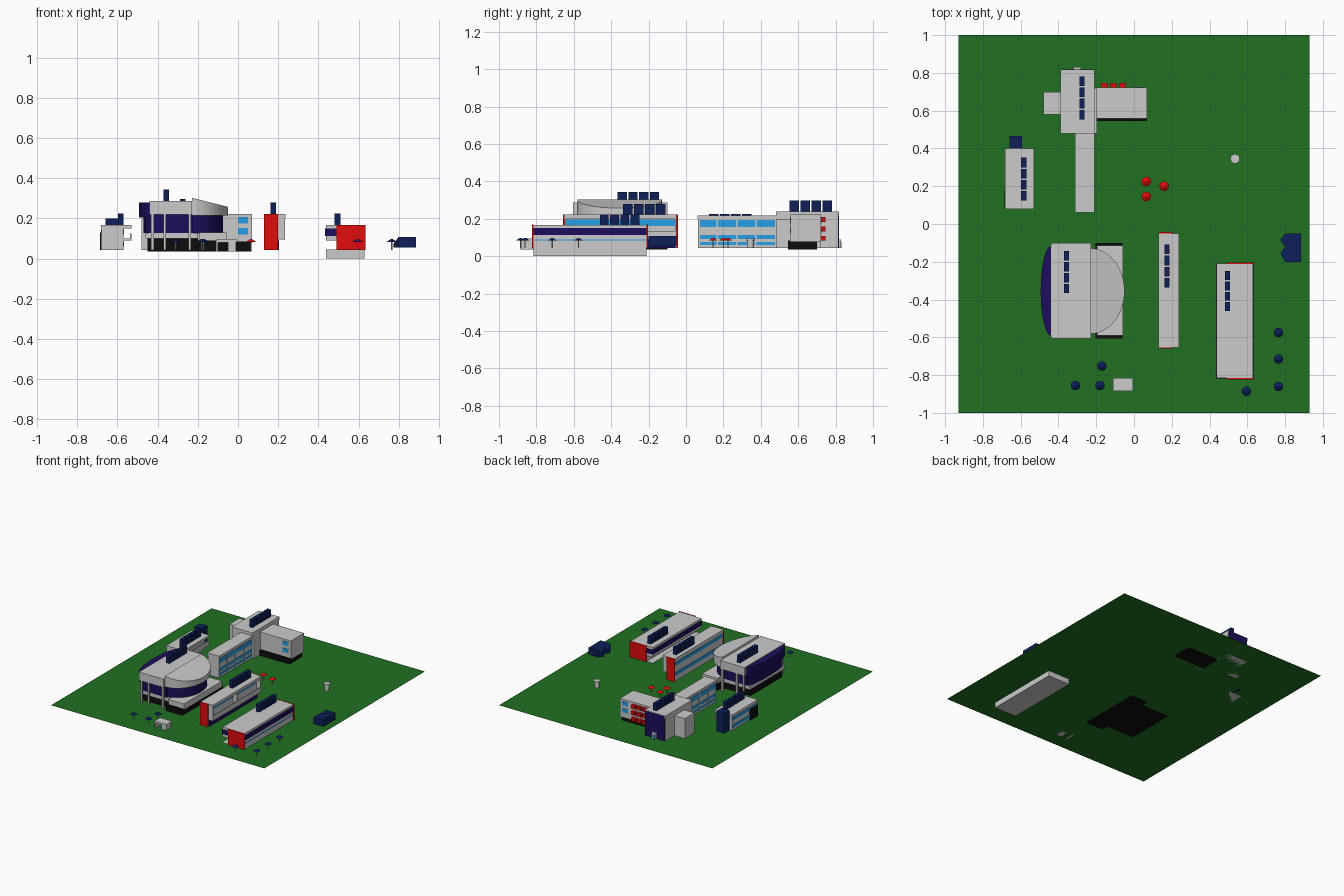
import bpy, bmesh, math

COL = {
    "green": (0.015, 0.16, 0.015), "red": (0.75, 0.004, 0.004),
    "navy": (0.004, 0.014, 0.1), "violet": (0.012, 0.004, 0.11),
    "sky": (0.02, 0.35, 0.8), "black": (0.004, 0.004, 0.004),
}
MATS = {}
for key, c in COL.items():
    MATS[key] = bpy.data.materials.new(key)
    MATS[key].diffuse_color = (*c, 1)

G = 0.043  # ground level


def finish(name, bm, col):
    bmesh.ops.recalc_face_normals(bm, faces=bm.faces)
    me = bpy.data.meshes.new(name)
    bm.to_mesh(me)
    bm.free()
    if col:
        me.materials.append(MATS[col])
    ob = bpy.data.objects.new(name, me)
    bpy.context.collection.objects.link(ob)
    return ob


def prism(name, pts, z0, z1, col=None):
    """Extruded outline; z1 may be a function of x for a sloping top."""
    top = z1 if callable(z1) else (lambda x: z1)
    bm = bmesh.new()
    lo = [bm.verts.new((x, y, z0)) for x, y in pts]
    hi = [bm.verts.new((x, y, top(x))) for x, y in pts]
    bm.faces.new(lo)
    bm.faces.new(hi)
    n = len(pts)
    for i in range(n):
        j = (i + 1) % n
        bm.faces.new((lo[i], lo[j], hi[j], hi[i]))
    return finish(name, bm, col)


def box(name, x0, x1, y0, y1, z0, z1, col=None):
    return prism(name, [(x0, y0), (x1, y0), (x1, y1), (x0, y1)], z0, z1, col)


def half_ellipse(cx, cy, rx, ry, n=24):
    """Half ellipse outline; the sign of rx picks the side."""
    a = [math.pi * (i / n - 0.5) for i in range(n + 1)]
    return [(cx + rx * math.cos(t), cy + ry * math.sin(t)) for t in a]


def cone(name, x, y, z0, z1, r0, r1, col=None, n=24):
    bm = bmesh.new()
    bmesh.ops.create_cone(bm, cap_ends=True, segments=n, radius1=r0, radius2=r1, depth=z1 - z0)
    bmesh.ops.translate(bm, verts=bm.verts, vec=(x, y, (z0 + z1) / 2))
    return finish(name, bm, col)


def roof_blocks(x, y0, y1, z):
    """Four plain blocks in a row on a roof."""
    step = (y1 - y0) / 4
    for i in range(4):
        box("roof_block", x - 0.014, x + 0.014, y0 + i * step + 0.004,
            y0 + (i + 1) * step - 0.004, z, z + 0.057, "navy")


# Ground
bm = bmesh.new()
bm.faces.new([bm.verts.new((x, y, G)) for x, y in ((-.93, -1), (.93, -1), (.93, 1), (-.93, 1))])
finish("ground", bm, "green")

# East long hall, with its foundation reaching below the ground
box("hall_foundation", 0.437, 0.63, -0.815, -0.21, 0, 0.045)
box("hall_ground_floor", 0.49, 0.63, -0.815, -0.21, 0.045, 0.095)
box("hall_upper_floor", 0.437, 0.63, -0.815, -0.21, 0.09, 0.167)
box("hall_window_band", 0.434, 0.633, -0.817, -0.208, 0.112, 0.15, "violet")
box("hall_low_window", 0.628, 0.632, -0.81, -0.215, 0.083, 0.09, "sky")
for y in (-0.82, -0.208):
    box("hall_red_end", 0.49, 0.634, y - 0.004, y + 0.004, G, 0.168, "red")
roof_blocks(0.495, -0.465, -0.245, 0.167)

# Gallery building with open balconies to the east
box("gallery_core", 0.133, 0.2, -0.65, -0.05, G, 0.215)
box("gallery_roof", 0.13, 0.237, -0.653, -0.05, 0.2, 0.222)
box("gallery_balcony_floor", 0.2, 0.235, -0.65, -0.05, 0.095, 0.105)
box("gallery_parapet", 0.228, 0.235, -0.65, -0.05, 0.095, 0.135)
for y in (-0.65, -0.35, -0.058):
    box("gallery_divider", 0.2, 0.235, y, y + 0.008, 0.095, 0.205)
box("gallery_ground_glass", 0.198, 0.203, -0.645, -0.055, G, 0.09, "violet")
box("gallery_upper_glass", 0.198, 0.203, -0.645, -0.055, 0.16, 0.195, "sky")
for z in (0.085, 0.165):
    box("gallery_west_window", 0.13, 0.135, -0.64, -0.06, z, z + 0.025, "sky")
for y in (-0.654, -0.046):
    box("gallery_red_end", 0.13, 0.2, y - 0.004, y + 0.004, G, 0.222, "red")
roof_blocks(0.175, -0.34, -0.105, 0.222)

# Auditorium: slab roof, sloping half round roof, violet curved walls
CY = -0.355
box("auditorium_base", -0.45, -0.2, -0.55, -0.16, 0.036, 0.1, "black")
box("auditorium_floor", -0.46, -0.2, -0.57, -0.14, 0.1, 0.128)
box("auditorium_body", -0.44, -0.225, -0.57, -0.14, 0.128, 0.222, "violet")
box("auditorium_roof", -0.44, -0.228, -0.605, -0.1, 0.22, 0.286)
prism("round_roof", half_ellipse(-0.23, CY, 0.18, 0.226), 0.215,
      lambda x: 0.302 - (x + 0.23) * 0.25)
prism("round_wall", half_ellipse(-0.23, CY, 0.155, 0.2), 0.125, 0.216, "violet")
prism("west_curved_wall", half_ellipse(-0.44, CY, -0.054, 0.235), 0.205, 0.28, "violet")
prism("west_curved_wall_lower", half_ellipse(-0.44, CY, -0.03, 0.21), 0.128, 0.206, "violet")
for x in (-0.425, -0.365, -0.24):
    for y in (-0.592, -0.113):
        box("auditorium_column", x - 0.007, x + 0.007, y - 0.007, y + 0.007, G, 0.225)
box("entry_base", -0.205, -0.062, -0.605, -0.1, 0.036, 0.09, "black")
box("entry_block", -0.195, -0.058, -0.59, -0.115, 0.085, 0.13)
roof_blocks(-0.357, -0.37, -0.14, 0.286)

# Main north building
box("tower", -0.39, -0.21, 0.48, 0.812, G, 0.217)
box("tower_roof", -0.39, -0.21, 0.48, 0.815, 0.215, 0.24)
box("tower_violet_face", -0.385, -0.215, 0.81, 0.817, G, 0.236, "violet")
box("tower_porch", -0.32, -0.28, 0.81, 0.83, G, 0.09)
box("tower_door", -0.31, -0.29, 0.829, 0.832, G, 0.075, "sky")
box("tower_link", -0.215, -0.195, 0.48, 0.72, G, 0.2)
box("west_stub", -0.48, -0.385, 0.58, 0.7, G, 0.2)
roof_blocks(-0.275, 0.55, 0.785, 0.24)
# South wing with window strips on both long sides
box("south_wing", -0.307, -0.213, 0.065, 0.485, G, 0.205)
box("south_wing_roof", -0.312, -0.208, 0.062, 0.485, 0.2, 0.217)
for x in (-0.308, -0.212):
    for z, h in ((0.06, 0.015), (0.092, 0.022), (0.155, 0.038)):
        box("wing_window_strip", x - 0.002, x + 0.002, 0.075, 0.475, z, z + h, "sky")
    for i in range(1, 4):
        y = 0.065 + i * 0.103
        box("wing_pier", x - 0.004, x + 0.004, y - 0.004, y + 0.004, G, 0.205)
# East wing on a dark ground floor, red bays to the north
box("east_wing_base", -0.2, 0.068, 0.545, 0.7, 0.036, 0.085, "black")
box("east_wing", -0.2, 0.07, 0.558, 0.722, 0.078, 0.222)
for z in (0.12, 0.175):
    for y in (0.557, 0.723):
        box("east_wing_window", 0.0, 0.05, y - 0.002, y + 0.002, z, z + 0.032, "sky")
for x in (-0.157, -0.109, -0.061):
    for z in (0.083, 0.133, 0.183):
        box("red_bay", x - 0.017, x + 0.017, 0.72, 0.747, z, z + 0.026, "red")

# Small west building with a dark stair tower
box("west_house", -0.68, -0.57, 0.08, 0.4, G, 0.165)
box("west_house_roof", -0.682, -0.53, 0.08, 0.4, 0.15, 0.168)
box("west_house_balcony", -0.57, -0.53, 0.08, 0.4, 0.09, 0.1)
box("west_house_parapet", -0.537, -0.53, 0.08, 0.4, 0.09, 0.125)
for x in (-0.681, -0.569):
    for z in (0.06, 0.12):
        box("west_house_window", x - 0.002, x + 0.002, 0.09, 0.39, z, z + 0.025, "sky")
box("stair_tower", -0.66, -0.592, 0.4, 0.467, G, 0.2, "navy")
box("side_panel", -0.686, -0.68, 0.08, 0.18, G, 0.13, "black")
roof_blocks(-0.583, 0.12, 0.355, 0.168)

# Notched pavilion near the east edge
prism("pavilion", [(0.885, -0.2), (0.885, -0.05), (0.8, -0.05), (0.775, -0.085), (0.8, -0.12),
                   (0.775, -0.155), (0.8, -0.2)], 0.055,
      lambda x: 0.108 if x > 0.79 else 0.075, "navy")

# Gatehouse: roof on two walls
box("gate_roof", -0.11, -0.005, -0.885, -0.815, 0.08, 0.095)
box("gate_wall", -0.11, -0.1, -0.885, -0.815, 0.036, 0.082)
box("gate_booth", -0.05, -0.01, -0.88, -0.82, 0.036, 0.082)

# Parasols and water tank
spots = {"navy": [(0.765, -0.575), (0.765, -0.715), (0.765, -0.86), (0.595, -0.885),
                  (-0.17, -0.752), (-0.31, -0.855), (-0.18, -0.855)],
         "red": [(0.065, 0.225), (0.065, 0.145), (0.16, 0.2)]}
for col, places in spots.items():
    for x, y in places:
        cone("parasol_shade", x, y, 0.083, 0.098, 0.025, 0.003, col)
        cone("parasol_pole", x, y, G, 0.085, 0.003, 0.003, None, 8)
tank = cone("water_tank", 0.535, 0.345, G, 0.09, 0.018, 0.018)
cone("tank_lid", 0.535, 0.345, 0.085, 0.095, 0.025, 0.025)
